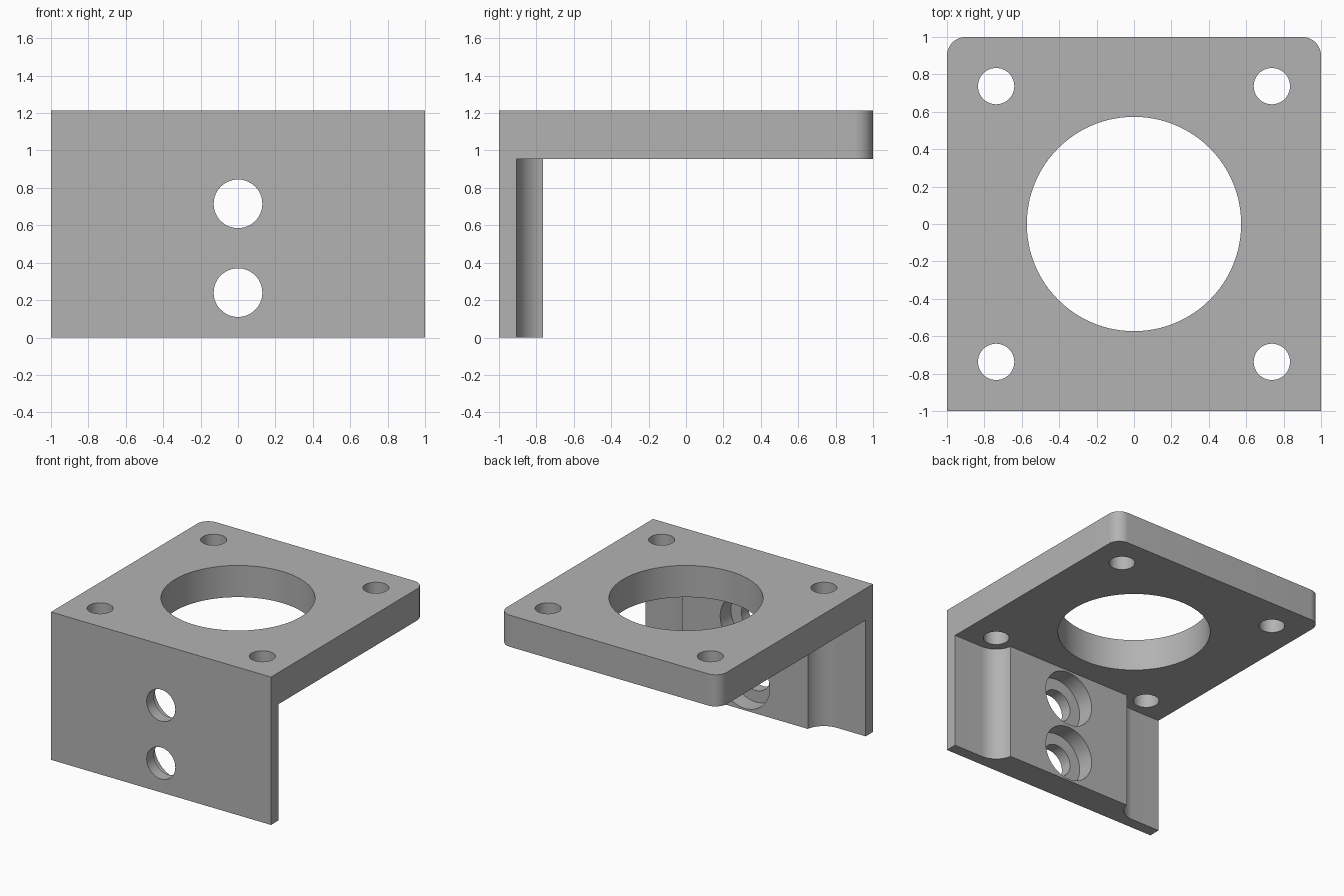
import bpy, bmesh, math
from mathutils import Matrix, Vector

if "Cube" in bpy.data.objects:
    bpy.data.objects.remove(bpy.data.objects["Cube"])

TOP, UNDER = 1.215, 0.955          # plate faces
WALL_BACK, FLOOR = -0.765, -0.905  # wall inner face, recess floor
BOLT = 0.737                       # corner hole offset

# Material
grey = bpy.data.materials.new("plain_grey")
grey.use_nodes = True
colour = (0.45, 0.45, 0.45, 1)
grey.diffuse_color = colour
grey.node_tree.nodes["Principled BSDF"].inputs["Base Color"].default_value = colour


def make_object(name, bm):
    bmesh.ops.recalc_face_normals(bm, faces=bm.faces)
    mesh = bpy.data.meshes.new(name)
    bm.to_mesh(mesh)
    bm.free()
    mesh.materials.append(grey)
    obj = bpy.data.objects.new(name, mesh)
    bpy.context.scene.collection.objects.link(obj)
    return obj


def prism(points, direction):
    """Extrude a closed outline along a direction."""
    bm = bmesh.new()
    face = bm.faces.new([bm.verts.new(p) for p in points])
    result = bmesh.ops.extrude_face_region(bm, geom=[face])
    verts = [v for v in result["geom"] if isinstance(v, bmesh.types.BMVert)]
    bmesh.ops.translate(bm, verts=verts, vec=direction)
    return bm


def cylinder(name, radius, start, end, segments=64):
    """Round cutter between two points."""
    a, b = Vector(start), Vector(end)
    turn = (b - a).to_track_quat("Z", "Y").to_matrix().to_4x4()
    bm = bmesh.new()
    bmesh.ops.create_cone(bm, cap_ends=True, segments=segments, radius1=radius,
                          radius2=radius, depth=(b - a).length,
                          matrix=Matrix.Translation((a + b) / 2) @ turn)
    return make_object(name, bm)


# L-shaped body with rounded rear corners
profile = [(-1, 0), (WALL_BACK, 0), (WALL_BACK, UNDER), (1, UNDER), (1, TOP), (-1, TOP)]
body = prism([(-1, y, z) for y, z in profile], (2, 0, 0))
corners = [e for e in body.edges
           if all(v.co.y > 0.99 for v in e.verts)
           and abs(e.verts[0].co.z - e.verts[1].co.z) > 0.1]
bmesh.ops.bevel(body, geom=corners, offset=0.1, segments=12, profile=0.5, affect="EDGES")
bracket = make_object("mounting_bracket", body)

# Large centre opening
cutters = [cylinder("centre_opening", 0.573, (0, 0, 0.9), (0, 0, 1.3), 128)]

for side in (-1, 1):
    # Corner bolt holes
    for y in (-BOLT, BOLT):
        cutters.append(cylinder("bolt_hole", 0.097, (side * BOLT, y, 0.9),
                                (side * BOLT, y, 1.3)))
    # Clearance channel: rounded inner side, open to the wall end
    radius = BOLT + FLOOR + 2 * (-FLOOR - BOLT)
    arc = [math.pi + math.pi / 2 * i / 20 for i in range(21)]
    outline = [(BOLT + radius * math.cos(a), -BOLT + radius * math.sin(a)) for a in arc]
    outline += [(1.1, FLOOR), (1.1, -BOLT)]
    channel = prism([(side * x, y, -0.1) for x, y in outline], (0, 0, UNDER + 0.1))
    cutters.append(make_object("bolt_channel", channel))

# Counterbored wall holes
for z in (0.24, 0.715):
    cutters.append(cylinder("wall_hole", 0.13, (0, -1.1, z), (0, -0.7, z)))
    cutters.append(cylinder("counterbore", 0.225, (0, FLOOR, z), (0, -0.7, z)))

# Cut everything, bake the result and drop the cutters
for cutter in cutters:
    cutter.hide_render = True
    cut = bracket.modifiers.new(cutter.name, "BOOLEAN")
    cut.operation = "DIFFERENCE"
    cut.solver = "EXACT"
    cut.object = cutter
bpy.context.view_layer.update()
graph = bpy.context.evaluated_depsgraph_get()
baked = bpy.data.meshes.new_from_object(bracket.evaluated_get(graph))
bracket.modifiers.clear()
bracket.data = baked
baked.materials.clear()
baked.materials.append(grey)
for cutter in cutters:
    bpy.data.objects.remove(cutter)

# Smooth curved walls, keep sharp rims
bpy.ops.object.select_all(action="DESELECT")
bracket.select_set(True)
bpy.context.view_layer.objects.active = bracket
bpy.ops.object.shade_smooth_by_angle(angle=math.radians(30))
